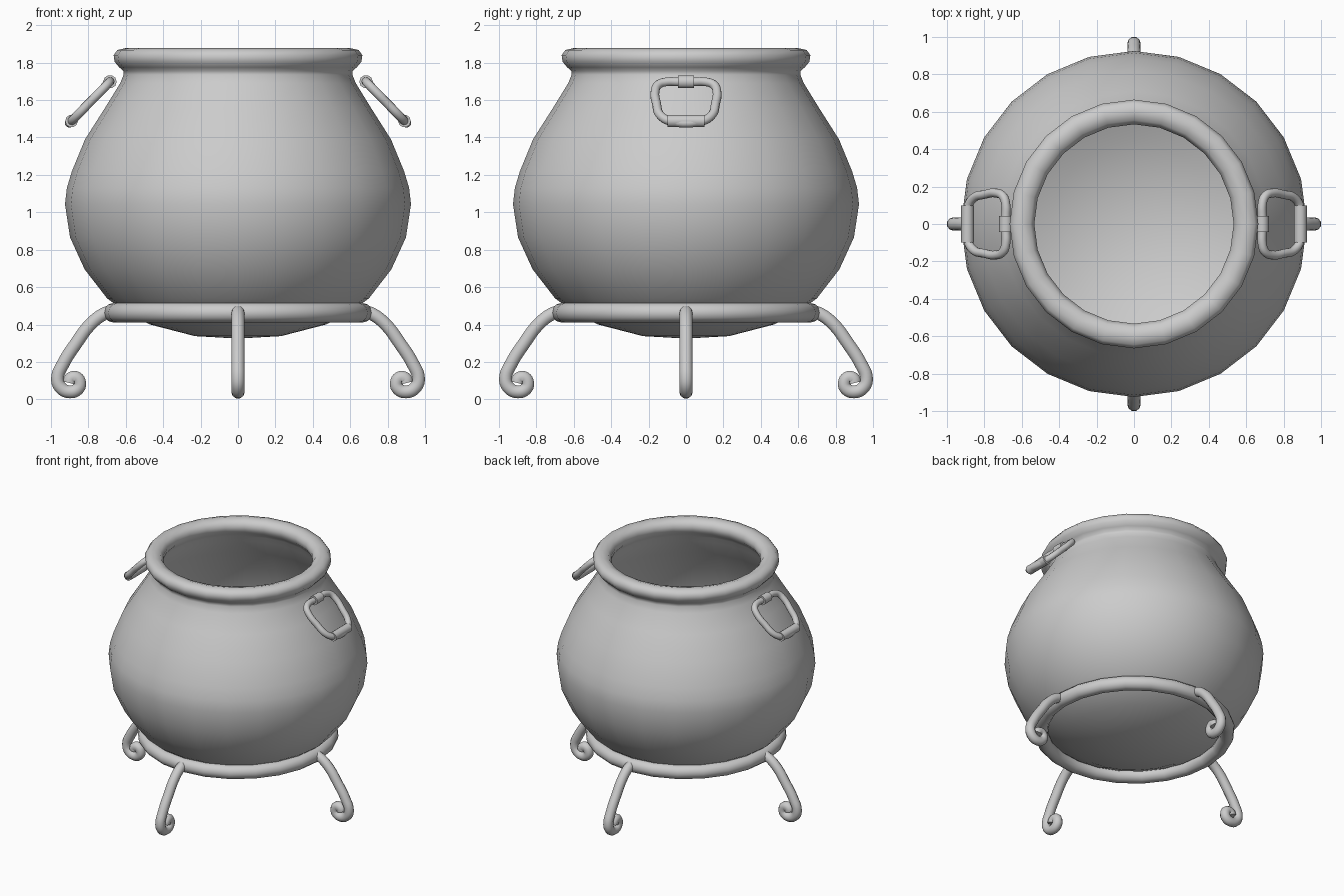
import bpy, bmesh
from math import radians, cos, sin, pi
from mathutils import Matrix, Vector

if "Cube" in bpy.data.objects:
    bpy.data.objects.remove(bpy.data.objects["Cube"])


def lathe(name, profile, sides=24, closed=False):
    """Spin an (r, z) profile around the z axis."""
    bm = bmesh.new()
    vs = [bm.verts.new((r, 0, z)) for r, z in profile]
    edges = [bm.edges.new(p) for p in zip(vs, vs[1:])]
    if closed:
        edges.append(bm.edges.new((vs[-1], vs[0])))
    bmesh.ops.spin(bm, geom=vs + edges, cent=(0, 0, 0), axis=(0, 0, 1),
                   angle=2 * pi, steps=sides, use_merge=False)
    bmesh.ops.remove_doubles(bm, verts=bm.verts, dist=0.0005)
    bmesh.ops.recalc_face_normals(bm, faces=bm.faces)
    me = bpy.data.meshes.new(name)
    bm.to_mesh(me)
    bm.free()
    ob = bpy.data.objects.new(name, me)
    bpy.context.collection.objects.link(ob)
    return smooth(ob)


def smooth(ob, angle=50):
    bpy.ops.object.select_all(action='DESELECT')
    ob.select_set(True)
    bpy.context.view_layer.objects.active = ob
    bpy.ops.object.shade_smooth_by_angle(angle=radians(angle))
    return ob


def tube(name, pts, radius, closed=False, straight=False):
    """Round bar along a smooth (or straight) path, converted to a mesh."""
    cu = bpy.data.curves.new(name, 'CURVE')
    cu.dimensions = '3D'
    cu.bevel_depth = radius
    cu.bevel_resolution = 3
    cu.resolution_u = 5
    cu.use_fill_caps = True
    sp = cu.splines.new('BEZIER')
    sp.bezier_points.add(len(pts) - 1)
    for bp, p in zip(sp.bezier_points, pts):
        bp.co = p
        bp.handle_left_type = bp.handle_right_type = 'VECTOR' if straight else 'AUTO'
    sp.use_cyclic_u = closed
    if straight:
        cu.resolution_u = 1
    ob = bpy.data.objects.new(name, cu)
    bpy.context.collection.objects.link(ob)
    bpy.ops.object.select_all(action='DESELECT')
    ob.select_set(True)
    bpy.context.view_layer.objects.active = ob
    bpy.ops.object.convert(target='MESH')
    return smooth(bpy.context.view_layer.objects.active)


def turned_copy(ob, name, degrees):
    c = ob.copy()
    c.name = name
    c.matrix_world = Matrix.Rotation(radians(degrees), 4, 'Z')
    bpy.context.collection.objects.link(c)


# Pot: outer belly, rolled rim, then the inner wall back down
outer = [(0, .325), (.23, .338), (.47, .40), (.60, .465), (.70, .54), (.82, .695),
         (.898, .866), (.925, 1.043), (.915, 1.13), (.888, 1.22), (.818, 1.39),
         (.71, 1.56), (.63, 1.69), (.612, 1.735)]
rim = [(.612, 1.755), (.635, 1.775), (.66, 1.805), (.665, 1.84), (.645, 1.868),
       (.60, 1.878), (.555, 1.865), (.533, 1.83), (.54, 1.79), (.565, 1.76)]
inner = [(max(r - .03, 0), z + (.03 if z < .5 else 0)) for r, z in reversed(outer)]
lathe("pot", outer + rim + inner)

# Stand ring
lathe("stand_ring", [(.666 + .052 * cos(a * pi / 6), .463 + .052 * sin(a * pi / 6))
                     for a in range(12)], closed=True)

# Four legs ending in scrolls
path = [(.68, .47), (.72, .455), (.79, .40), (.865, .30), (.935, .19), (.965, .11),
        (.947, .062), (.90, .04), (.857, .056), (.847, .09), (.868, .117), (.897, .108),
        (.902, .088)]
leg = tube("leg_right", [(r, 0, z) for r, z in path], .036)
for name, deg in (("leg_back", 90), ("leg_left", 180), ("leg_front", 270)):
    turned_copy(leg, name, deg)


# Drop handles hanging on the shoulder, sloping outward
def on_slope(t, y):
    return Vector((.685 + .205 * t, y, 1.698 - .21 * t))


half = [(0, .04), (0, .10), (.07, .147), (.27, .166), (.55, .158), (.85, .138), (1, .085)]
loop = [on_slope(t, y) for t, y in half] + [on_slope(t, -y) for t, y in reversed(half)]
parts = [
    tube("handle_loop_right", loop, .024, closed=True),
    tube("handle_grip_right", [on_slope(1, -.098), on_slope(1, .098)], .034, straight=True),
    tube("handle_clasp_right", [on_slope(0, -.042), on_slope(0, .042)], .036, straight=True),
]
for p in parts:
    turned_copy(p, p.name.replace("right", "left"), 180)
